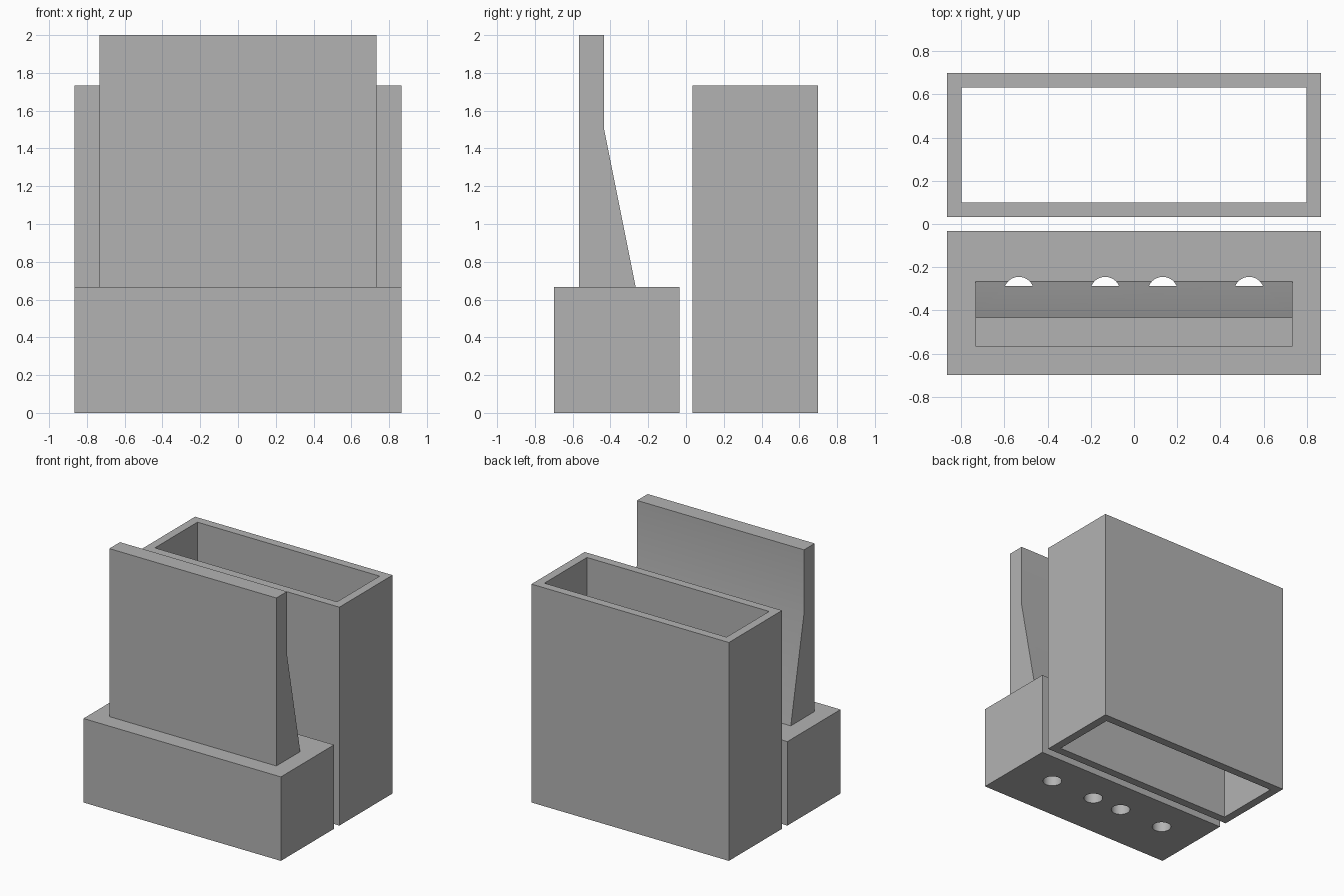
import bpy, bmesh, math
from mathutils import Matrix

if "Cube" in bpy.data.objects:
    bpy.data.objects.remove(bpy.data.objects["Cube"])

U = 1 / 15  # modelling unit

grey = bpy.data.materials.new("plain grey")
grey.diffuse_color = (0.45, 0.45, 0.45, 1)
grey.use_nodes = True
grey.node_tree.nodes["Principled BSDF"].inputs["Base Color"].default_value = grey.diffuse_color


def add_object(name, bm):
    bmesh.ops.recalc_face_normals(bm, faces=bm.faces)
    mesh = bpy.data.meshes.new(name)
    bm.to_mesh(mesh)
    bm.free()
    mesh.materials.append(grey)
    obj = bpy.data.objects.new(name, mesh)
    bpy.context.collection.objects.link(obj)
    return obj


def prism(name, profile, half_width):
    """Extrude a (y, z) profile along x."""
    bm = bmesh.new()
    face = bm.faces.new([bm.verts.new((-half_width, y, z)) for y, z in profile])
    new = bmesh.ops.extrude_face_region(bm, geom=[face])["geom"]
    bmesh.ops.translate(bm, vec=(2 * half_width, 0, 0),
                        verts=[v for v in new if isinstance(v, bmesh.types.BMVert)])
    return add_object(name, bm)


def box_profile(y0, y1, z0, z1):
    return [(y0, z0), (y1, z0), (y1, z1), (y0, z1)]


def boolean(target, tool, operation):
    mod = target.modifiers.new(operation.lower(), 'BOOLEAN')
    mod.object, mod.operation, mod.solver = tool, operation, 'EXACT'
    bpy.context.view_layer.objects.active = target
    bpy.ops.object.modifier_apply(modifier=mod.name)
    bpy.data.objects.remove(tool)


# Open rectangular sleeve
sleeve = prism("sleeve", box_profile(0.5 * U, 10.5 * U, 0, 26 * U), 13 * U)
boolean(sleeve, prism("sleeve_opening", box_profile(1.5 * U, 9.5 * U, -U, 27 * U), 12 * U),
        'DIFFERENCE')

# Base block with a tapered upright plate
holder = prism("base_with_plate", box_profile(-10.5 * U, -0.5 * U, 0, 10 * U), 13 * U)
plate = [(-8.5 * U, 5 * U), (-4 * U, 5 * U), (-4 * U, 10 * U),
         (-6.5 * U, 22.5 * U), (-6.5 * U, 30 * U), (-8.5 * U, 30 * U)]
boolean(holder, prism("plate", plate, 11 * U), 'UNION')

# Four round holes rising from below into the foot of the plate
bm = bmesh.new()
top, bottom = 0.765, -0.1
for x in (-8 * U, -2 * U, 2 * U, 8 * U):
    bmesh.ops.create_cone(bm, cap_ends=True, segments=48, radius1=0.07, radius2=0.07,
                          depth=top - bottom,
                          matrix=Matrix.Translation((x, -0.315, (top + bottom) / 2)))
boolean(holder, add_object("hole_cutters", bm), 'DIFFERENCE')

# Smooth shading with crisp edges
for obj in (sleeve, holder):
    bpy.ops.object.select_all(action='DESELECT')
    obj.select_set(True)
    bpy.context.view_layer.objects.active = obj
    bpy.ops.object.shade_smooth_by_angle(angle=math.radians(30))
